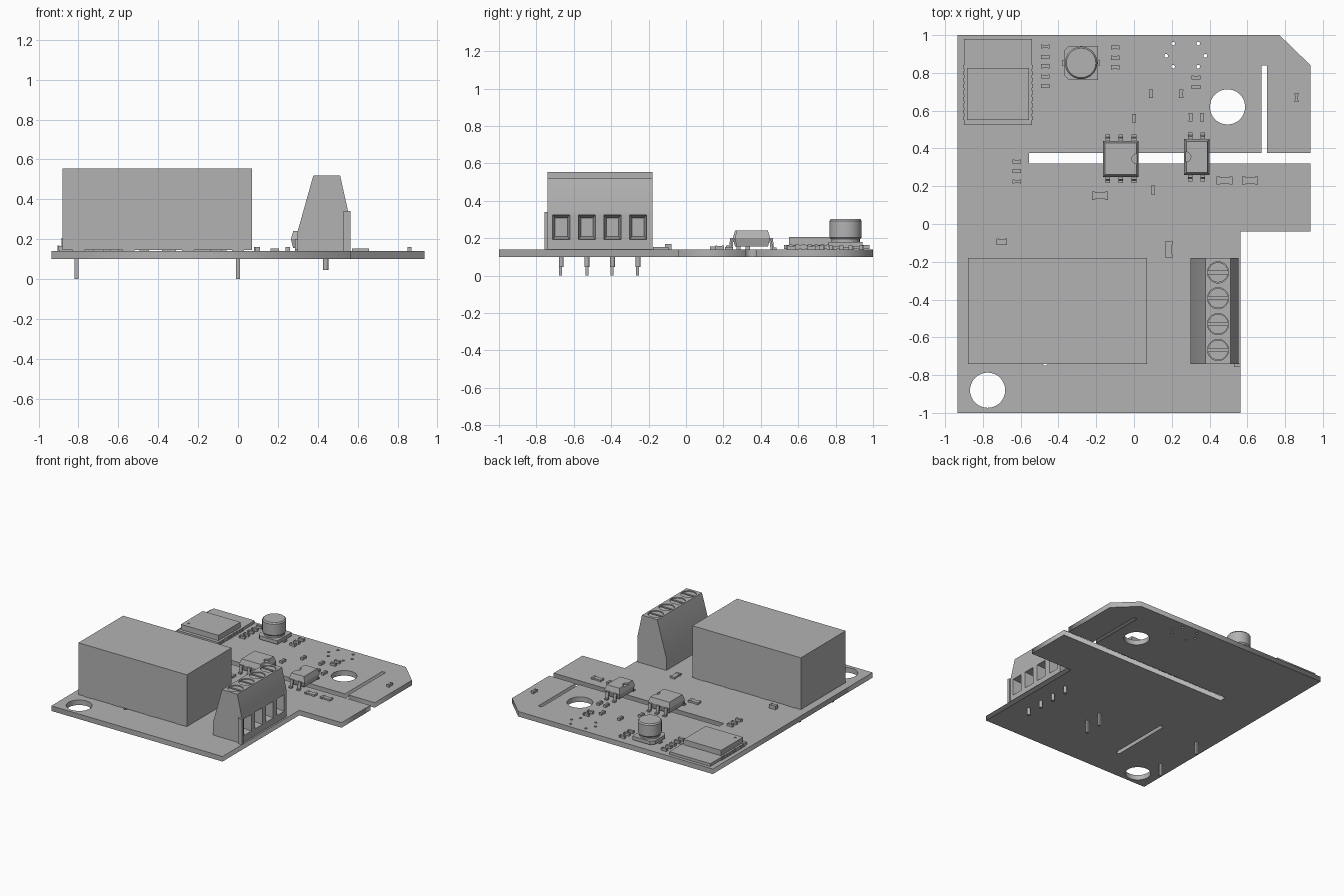
import bpy, bmesh, math
from mathutils import Matrix, Vector

cube = bpy.data.objects.get("Cube")
if cube:
    bpy.data.objects.remove(cube, do_unlink=True)

grey = bpy.data.materials.new("plain grey")
grey.use_nodes = True
grey.diffuse_color = (0.45, 0.45, 0.45, 1)
grey.node_tree.nodes["Principled BSDF"].inputs["Base Color"].default_value = (0.45, 0.45, 0.45, 1)

TOP = 0.14  # upper surface of the board


def finish(bm, name):
    bmesh.ops.recalc_face_normals(bm, faces=bm.faces)
    me = bpy.data.meshes.new(name)
    bm.to_mesh(me)
    bm.free()
    me.materials.append(grey)
    ob = bpy.data.objects.new(name, me)
    bpy.context.collection.objects.link(ob)
    return ob


def activate(ob):
    bpy.ops.object.select_all(action='DESELECT')
    ob.select_set(True)
    bpy.context.view_layer.objects.active = ob


def smooth(ob):
    activate(ob)
    bpy.ops.object.shade_smooth_by_angle(angle=math.radians(35))


def box(bm, x0, x1, y0, y1, z0, z1):
    size = Matrix.Diagonal((x1 - x0, y1 - y0, z1 - z0, 1))
    mid = Matrix.Translation(((x0 + x1) / 2, (y0 + y1) / 2, (z0 + z1) / 2))
    return bmesh.ops.create_cube(bm, size=1, matrix=mid @ size)["verts"]


def cyl(bm, x, y, z0, z1, r, r2=None, n=32):
    bmesh.ops.create_cone(bm, cap_ends=True, segments=n, radius1=r, radius2=r2 or r,
                          depth=z1 - z0, matrix=Matrix.Translation((x, y, (z0 + z1) / 2)))


def prism(bm, points, move):
    face = bm.faces.new([bm.verts.new(p) for p in points])
    ext = bmesh.ops.extrude_face_region(bm, geom=[face])["geom"]
    bmesh.ops.translate(bm, vec=move, verts=[v for v in ext if isinstance(v, bmesh.types.BMVert)])


def cut(ob, bm):
    cutter = finish(bm, "cutter")
    cutter.hide_render = True
    mod = ob.modifiers.new("cut", 'BOOLEAN')
    mod.operation, mod.solver, mod.object = 'DIFFERENCE', 'EXACT', cutter
    activate(ob)
    bpy.ops.object.modifier_apply(modifier=mod.name)
    bpy.data.objects.remove(cutter, do_unlink=True)


# Circuit board: filled flat outline with slots and holes
def ring(x, y, r, n):
    return [(x + r * math.cos(math.tau * i / n), y + r * math.sin(math.tau * i / n)) for i in range(n)]


outline = [(-0.935, -1), (0.565, -1), (0.565, -0.04), (0.935, -0.04), (0.935, 0.32), (-0.555, 0.32),
           (-0.555, 0.375), (0.675, 0.375), (0.675, 0.84), (0.705, 0.84), (0.705, 0.375),
           (0.935, 0.375), (0.935, 0.84), (0.77, 1), (-0.935, 1)]
loops = [outline, ring(0.495, 0.62, 0.093, 48), ring(-0.775, -0.88, 0.093, 48)]
for hx, hy in [(0.207, 0.955), (0.34, 0.955), (0.17, 0.89), (0.378, 0.89), (0.207, 0.833), (0.34, 0.833)]:
    loops.append(ring(hx, hy, 0.01, 12))
loops.append([(-0.47 + dx, y + dy) for (dx, dy), y in
              zip(ring(0, 0, 0.016, 16), [-0.257] * 8 + [-0.733] * 8)])
curve = bpy.data.curves.new("circuit_board", 'CURVE')
curve.dimensions, curve.fill_mode, curve.extrude = '2D', 'BOTH', 0.02
for pts in loops:
    spline = curve.splines.new('POLY')
    spline.points.add(len(pts) - 1)
    for p, (x, y) in zip(spline.points, pts):
        p.co = (x, y, 0, 1)
    spline.use_cyclic_u = True
curve.materials.append(grey)
board = bpy.data.objects.new("circuit_board", curve)
board.location.z = TOP - 0.02
bpy.context.collection.objects.link(board)
activate(board)
bpy.ops.object.convert(target='MESH')

# Relay box and its pins
bm = bmesh.new()
box(bm, -0.88, 0.07, -0.74, -0.18, TOP + 0.005, 0.555)
finish(bm, "relay_box")
bm = bmesh.new()
for x, y in [(-0.81, -0.67), (-0.81, -0.26), (0, -0.53), (0, -0.395)]:
    box(bm, x - 0.01, x + 0.01, y - 0.008, y + 0.008, 0, TOP + 0.01)
for x in (-0.8, -0.55, -0.25, 0):
    for y in (-0.72, -0.2):
        box(bm, x - 0.03, x + 0.03, y - 0.015, y + 0.015, TOP, TOP + 0.006)
finish(bm, "relay_pins")

# Screw terminal block with wire openings and screw wells
ways = [-0.667, -0.53, -0.393, -0.256]
bm = bmesh.new()
profile = [(0.298, TOP), (0.298, 0.235), (0.378, 0.52), (0.512, 0.52), (0.552, 0.34), (0.552, TOP)]
prism(bm, [(x, -0.74, z) for x, z in profile], (0, 0.56, 0))
terminal = finish(bm, "terminal_block")
bm = bmesh.new()
for y in ways:
    verts = box(bm, 0.47, 0.58, y - 0.05, y + 0.05, 0.187, 0.33)
    for v in verts:
        if v.co.x < 0.5:
            v.co.y = y + (v.co.y - y) * 0.65
            v.co.z = 0.26 + (v.co.z - 0.26) * 0.7
    cyl(bm, 0.445, y, 0.5, 0.56, 0.056)
cut(terminal, bm)
smooth(terminal)
bm = bmesh.new()
box(bm, 0.53, 0.565, -0.757, -0.739, TOP, 0.34)
finish(bm, "terminal_key")
bm, slots, pins = bmesh.new(), bmesh.new(), bmesh.new()
for y in ways:
    cyl(bm, 0.445, y, 0.49, 0.514, 0.053)
    box(slots, 0.38, 0.51, y - 0.008, y + 0.008, 0.503, 0.53)
    cyl(pins, 0.44, y, 0.045, TOP + 0.01, 0.013, n=16)
screws = finish(bm, "terminal_screws")
cut(screws, slots)
smooth(screws)
smooth(finish(pins, "terminal_pins"))

# Radio module: carrier, edge pads and shield can
bm = bmesh.new()
box(bm, -0.9, -0.54, 0.525, 0.98, TOP + 0.003, 0.165)
finish(bm, "module_carrier")
bm = bmesh.new()
for i in range(9):
    y = 0.56 + i * 0.034
    for x in (-0.9, -0.54):
        box(bm, x - 0.004, x + 0.004, y - 0.01, y + 0.01, TOP, 0.167)
finish(bm, "module_pads")
bm = bmesh.new()
box(bm, -0.885, -0.557, 0.55, 0.825, 0.16, 0.207)
shield = finish(bm, "module_shield")
bm = bmesh.new()
cyl(bm, -0.845, 0.59, 0.203, 0.22, 0.009, n=16)
cut(shield, bm)

# Can capacitor on a chamfered base
cx, cy, h, c = -0.28, 0.853, 0.09, 0.025
bm = bmesh.new()
base = [(-h, -h + c), (-h + c, -h), (h, -h), (h, h), (-h + c, h), (-h, h - c)]
prism(bm, [(cx + x, cy + y, TOP + 0.012) for x, y in base], (0, 0, 0.028))
for s in (-1, 1):
    box(bm, cx + s * 0.065 - 0.035, cx + s * 0.065 + 0.035, cy - 0.015, cy + 0.015, TOP, TOP + 0.013)
finish(bm, "capacitor_base")
bm = bmesh.new()
cyl(bm, cx, cy, 0.17, 0.2, 0.076)
cyl(bm, cx, cy, 0.195, 0.205, 0.078, 0.086)
cyl(bm, cx, cy, 0.205, 0.293, 0.086)
cyl(bm, cx, cy, 0.293, 0.303, 0.086, 0.078)
smooth(finish(bm, "capacitor_can"))


# Gull-wing chips: tapered body with a notch, bent legs
def chip(name, x0, x1, y0, y1, legs, notch_x):
    mx, my = (x0 + x1) / 2, (y0 + y1) / 2
    bm = bmesh.new()
    for za, zb in ((0.2, 0.24), (0.2, 0.155)):
        for v in box(bm, x0, x1, y0, y1, min(za, zb), max(za, zb)):
            if abs(v.co.z - zb) < 0.001:
                v.co.x += 0.012 * (1 if v.co.x < mx else -1)
                v.co.y += 0.012 * (1 if v.co.y < my else -1)
    bmesh.ops.remove_doubles(bm, verts=bm.verts, dist=0.0005)
    inner = [f for f in bm.faces if all(abs(v.co.z - 0.2) < 0.001 for v in f.verts)]
    bmesh.ops.delete(bm, geom=inner, context='FACES_ONLY')
    body = finish(bm, name + "_body")
    bm = bmesh.new()
    cyl(bm, notch_x, my, 0.228, 0.26, 0.026, n=24)
    cut(body, bm)
    bm = bmesh.new()
    for x in legs:
        for s, y in ((-1, y0), (1, y1)):
            leg = [(-0.01, 0.2), (0.014, 0.2), (0.02, 0.15), (0.034, 0.15),
                   (0.034, TOP), (0.012, TOP), (0.006, 0.19), (-0.01, 0.19)]
            prism(bm, [(x - 0.012, y + s * d, z) for d, z in leg], (0.024, 0, 0))
    finish(bm, name + "_legs")


chip("large_chip", -0.165, 0.025, 0.25, 0.44, (-0.14, -0.07, 0), 0.015)
chip("small_chip", 0.265, 0.4, 0.26, 0.45, (0.297, 0.365), 0.275)

# Small surface parts: a body between two end caps
flat, tall = (0.046, 0.022), (0.022, 0.046)
parts = [(-0.47, y, flat, 0.02) for y in (0.94, 0.885, 0.835, 0.78, 0.73)]
parts += [(-0.1, y, flat, 0.02) for y in (0.935, 0.88, 0.83)]
parts += [(0.328, y, flat, 0.02) for y in (0.775, 0.725)]
parts += [(-0.62, y, flat, 0.02) for y in (0.33, 0.28, 0.225)]
parts += [(x, y, tall, 0.02) for x, y in
          [(0.09, 0.69), (0.25, 0.69), (0, 0.56), (0.3, 0.565), (0.36, 0.565), (0.86, 0.67), (0.1, 0.18)]]
parts += [(-0.18, 0.15, (0.085, 0.044), 0.016), (0.48, 0.23, (0.085, 0.042), 0.014),
          (0.615, 0.23, (0.085, 0.042), 0.014), (-0.7, -0.095, (0.055, 0.034), 0.03),
          (0.185, -0.135, (0.042, 0.085), 0.014)]
for i, (x, y, (w, d), high) in enumerate(parts):
    bm = bmesh.new()
    a, b = w / 2, d / 2
    t = 0.004 * min(w, d) / 0.042
    if w > d:
        box(bm, x - a * 0.6, x + a * 0.6, y - b + t, y + b - t, TOP, TOP + high - 0.002)
    else:
        box(bm, x - a + t, x + a - t, y - b * 0.6, y + b * 0.6, TOP, TOP + high - 0.002)
    for s in (-0.8, 0.8):
        if w > d:
            box(bm, x + s * a - a * 0.2, x + s * a + a * 0.2, y - b, y + b, TOP, TOP + high)
        else:
            box(bm, x - a, x + a, y + s * b - b * 0.2, y + s * b + b * 0.2, TOP, TOP + high)
    finish(bm, "surface_part_%d" % (i + 1))
